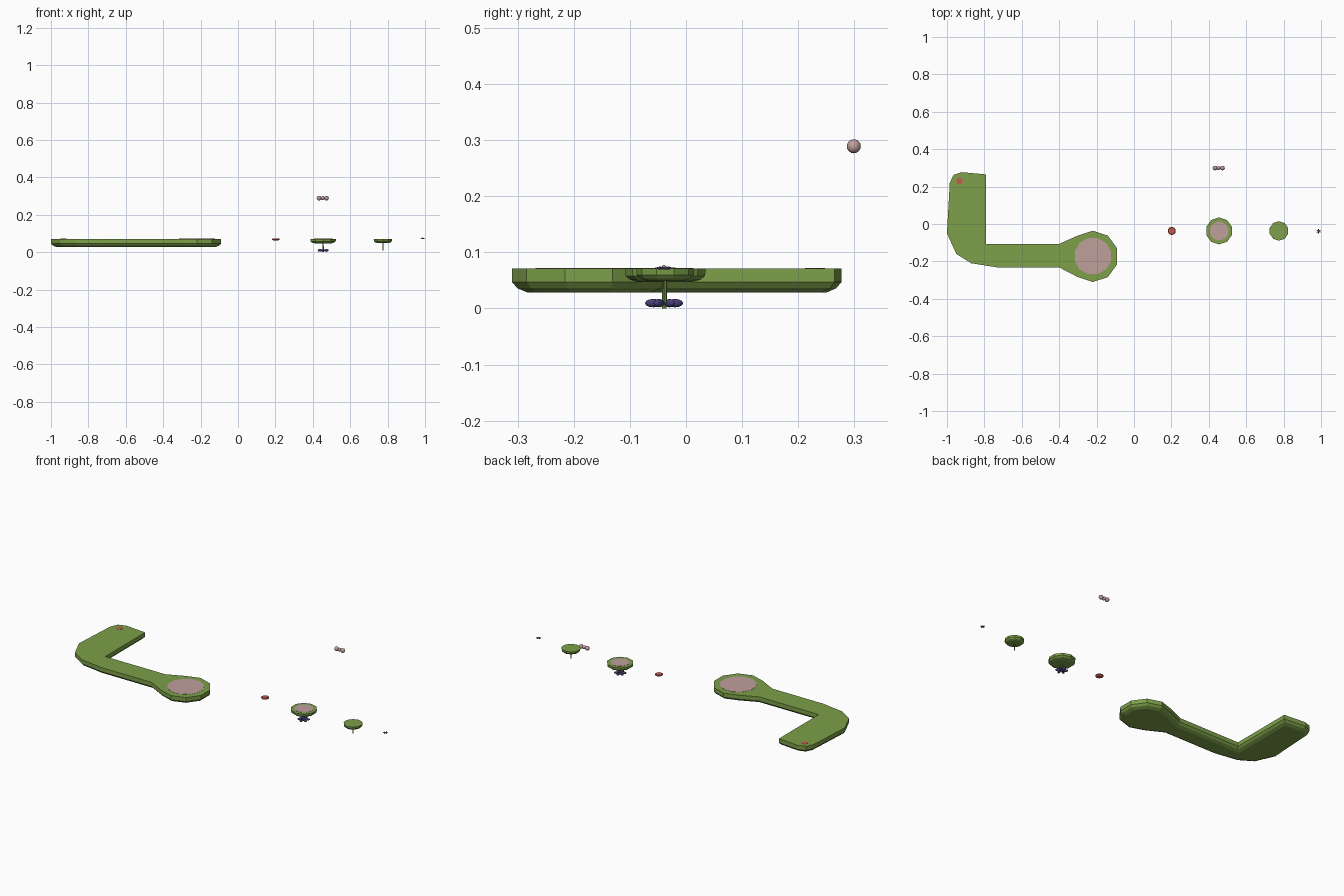
import bpy, bmesh
from math import sin, cos, pi, radians
from mathutils import Vector, Matrix

if "Cube" in bpy.data.objects:
    bpy.data.objects.remove(bpy.data.objects["Cube"])


def material(name, r, g, b):
    m = bpy.data.materials.new(name)
    m.diffuse_color = (r, g, b, 1)
    m.use_nodes = True
    m.node_tree.nodes["Principled BSDF"].inputs["Base Color"].default_value = m.diffuse_color
    return m


GREEN = material("leaf green", 0.205, 0.352, 0.067)
PINK = material("dusty pink", 0.53, 0.35, 0.335)
RED = material("coral red", 0.56, 0.107, 0.08)
PURPLE = material("dark purple", 0.065, 0.05, 0.19)
TOP = 0.071


def finish(name, bm, mat, smooth=False):
    bmesh.ops.recalc_face_normals(bm, faces=bm.faces)
    me = bpy.data.meshes.new(name)
    bm.to_mesh(me)
    bm.free()
    me.materials.append(mat)
    for p in me.polygons:
        p.use_smooth = smooth
    ob = bpy.data.objects.new(name, me)
    bpy.context.collection.objects.link(ob)
    return ob


def inset(pts, d):
    """Mitred inward offset of a counter-clockwise outline."""
    out = []
    for i, p in enumerate(pts):
        a = (p - pts[i - 1]).normalized()
        b = (pts[(i + 1) % len(pts)] - p).normalized()
        n1, n2 = Vector((-a.y, a.x)), Vector((-b.y, b.x))
        out.append(p + (n1 + n2) * d / (1 + n1.dot(n2)))
    return out


def slab(name, pts, levels, mat):
    """Stack of outlines; levels are (height, inset) pairs."""
    bm = bmesh.new()
    rings = [[bm.verts.new((q.x, q.y, z)) for q in inset(pts, d)] for z, d in levels]
    n = len(pts)
    for lo, hi in zip(rings, rings[1:]):
        for i in range(n):
            bm.faces.new((lo[i], lo[(i + 1) % n], hi[(i + 1) % n], hi[i]))
    bm.faces.new(rings[0])
    bm.faces.new(rings[-1])
    return finish(name, bm, mat)


def circle(x, y, r, n=10, turn=90.0):
    return [Vector((x + r * cos(radians(turn) + 2 * pi * i / n),
                    y + r * sin(radians(turn) + 2 * pi * i / n))) for i in range(n)]


def ball(name, loc, size, mat, angle=0.0, u=12, v=8):
    bm = bmesh.new()
    bmesh.ops.create_uvsphere(bm, u_segments=u, v_segments=v, radius=1)
    bm.transform(Matrix.Translation(loc) @ Matrix.Rotation(angle, 4, 'Z')
                 @ Matrix.Diagonal((*size, 1)))
    return finish(name, bm, mat, True)


def flower(name, x, y, z, r, h, n=6):
    """Ring of flattened petals."""
    for i in range(n):
        a = pi / 2 + 2 * pi * i / n
        ball(f"{name}_petal_{i + 1}",
             (x + 0.56 * r * cos(a), y + 0.56 * r * sin(a), z),
             (0.44 * r, 0.2 * r, h), PURPLE, a, 8, 6)


# Large bent island with a round end
Y = -0.037
outline = [(-0.79, 0.265), (-0.92, 0.277), (-0.965, 0.262), (-0.985, 0.22),
           (-1.0, -0.05), (-0.95, -0.16), (-0.87, -0.21), (-0.73, -0.232), (-0.40, -0.232)]
outline = [Vector(p) for p in outline]
ring = circle(-0.22, -0.173, 0.137)
outline += [ring[(4 + i) % 10] for i in range(8)]
outline += [Vector((-0.40, -0.106)), Vector((-0.79, -0.106))]
slab("large_island", outline,
     [(0.028, 0.027), (0.036, 0.009), (0.047, 0), (TOP, 0)], GREEN)
slab("large_island_pad", circle(-0.22, -0.172, 0.1, 12, 15),
     [(TOP - 0.002, 0), (TOP + 0.001, 0)], PINK)
slab("large_island_dot", circle(-0.933, 0.23, 0.018),
     [(TOP - 0.002, 0), (TOP + 0.001, 0)], RED)

# Floating red button
slab("red_button", circle(0.202, Y, 0.022),
     [(0.062, 0.008), (0.066, 0.001), (0.07, 0), (0.073, 0.004)], RED)

# Round island with pad, stem and flower at the foot
slab("round_island", circle(0.455, Y, 0.072),
     [(0.047, 0.024), (0.051, 0.009), (0.058, 0.001), (TOP, 0)], GREEN)
slab("round_island_pad", circle(0.455, Y, 0.051, 12, 15),
     [(TOP - 0.002, 0), (TOP + 0.001, 0)], PINK)
slab("round_island_stem", circle(0.455, Y - 0.002, 0.0042, 8),
     [(0.0, 0), (0.05, 0.001)], GREEN)
flower("foot_flower", 0.455, Y - 0.002, 0.0095, 0.034, 0.0075)

# Small round island with a thin stem
slab("small_island", circle(0.775, Y, 0.052),
     [(0.049, 0.018), (0.053, 0.007), (0.06, 0.001), (TOP, 0)], GREEN)
slab("small_island_stem", circle(0.775, Y, 0.0028, 6),
     [(0.01, 0), (0.052, 0)], GREEN)

# Tiny flower at the far right
flower("tiny_flower", 0.987, Y - 0.002, 0.072, 0.0135, 0.0025)
ball("tiny_flower_centre", (0.987, Y - 0.002, 0.0735), (0.004, 0.004, 0.004), PINK, 0, 8, 6)

# Floating row of pink beads
for i, (dx, r) in enumerate([(-0.02, 0.0125), (0, 0.0105), (0.02, 0.0125)]):
    ball(f"floating_bead_{i + 1}", (0.453 + dx, 0.299, 0.289), (r, r, r), PINK)
